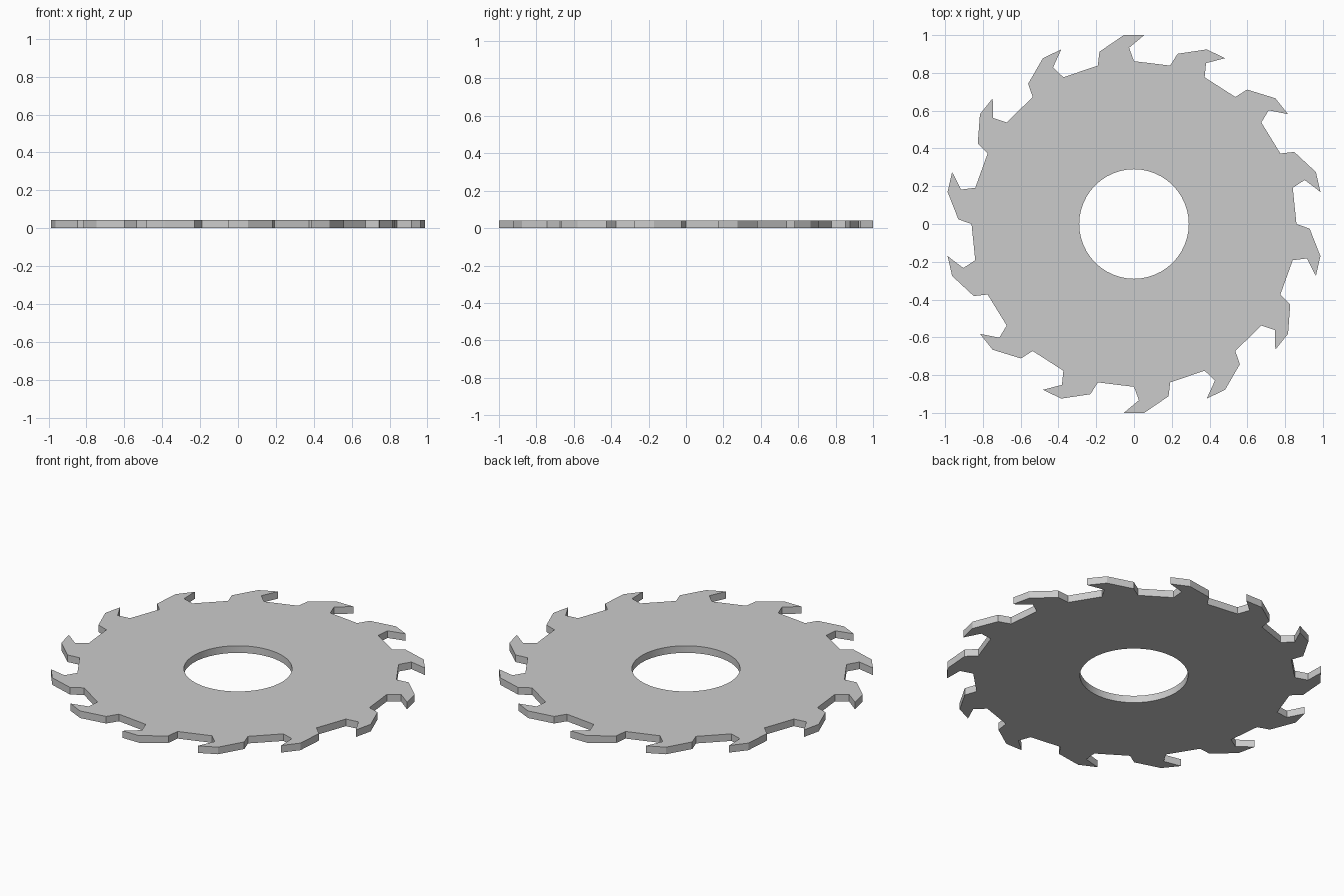
import bpy, bmesh, math
from mathutils import Vector, Matrix

if "Cube" in bpy.data.objects:
    bpy.data.objects.remove(bpy.data.objects["Cube"])

TEETH = 14
THICK = 0.042
HOLE_R = 0.29
HOLE_SEGS = 48

# one hooked tooth at the top of the disc, listed clockwise
TOOTH = [(-0.1914, 0.8385), (-0.183, 0.912), (-0.054, 1.0),
         (0.054, 1.0), (-0.026, 0.933), (0.0, 0.862)]


def add_loop(bm, points):
    verts = [bm.verts.new(p) for p in points]
    return [bm.edges.new((v, verts[(i + 1) % len(verts)])) for i, v in enumerate(verts)]


bm = bmesh.new()

# toothed outline
outline = []
for i in range(TEETH):
    rot = Matrix.Rotation(-2 * math.pi * i / TEETH, 3, 'Z')
    outline += [rot @ Vector((x, y, 0)) for x, y in TOOTH]
edges = add_loop(bm, outline)

# arbor hole
edges += add_loop(bm, [(HOLE_R * math.cos(2 * math.pi * i / HOLE_SEGS),
                        HOLE_R * math.sin(2 * math.pi * i / HOLE_SEGS), 0)
                       for i in range(HOLE_SEGS)])

# fill between the loops and thicken
bmesh.ops.triangle_fill(bm, use_beauty=True, use_dissolve=False, edges=edges, normal=(0, 0, 1))
ext = bmesh.ops.extrude_face_region(bm, geom=bm.faces[:], use_keep_orig=True)
top = [g for g in ext["geom"] if isinstance(g, bmesh.types.BMVert)]
bmesh.ops.translate(bm, verts=top, vec=(0, 0, THICK))
bmesh.ops.recalc_face_normals(bm, faces=bm.faces[:])

mesh = bpy.data.meshes.new("saw_blade")
bm.to_mesh(mesh)
bm.free()
blade = bpy.data.objects.new("saw_blade", mesh)
bpy.context.collection.objects.link(blade)

# smooth bore, crisp teeth
bpy.context.view_layer.objects.active = blade
blade.select_set(True)
bpy.ops.object.shade_smooth_by_angle(angle=math.radians(30))
